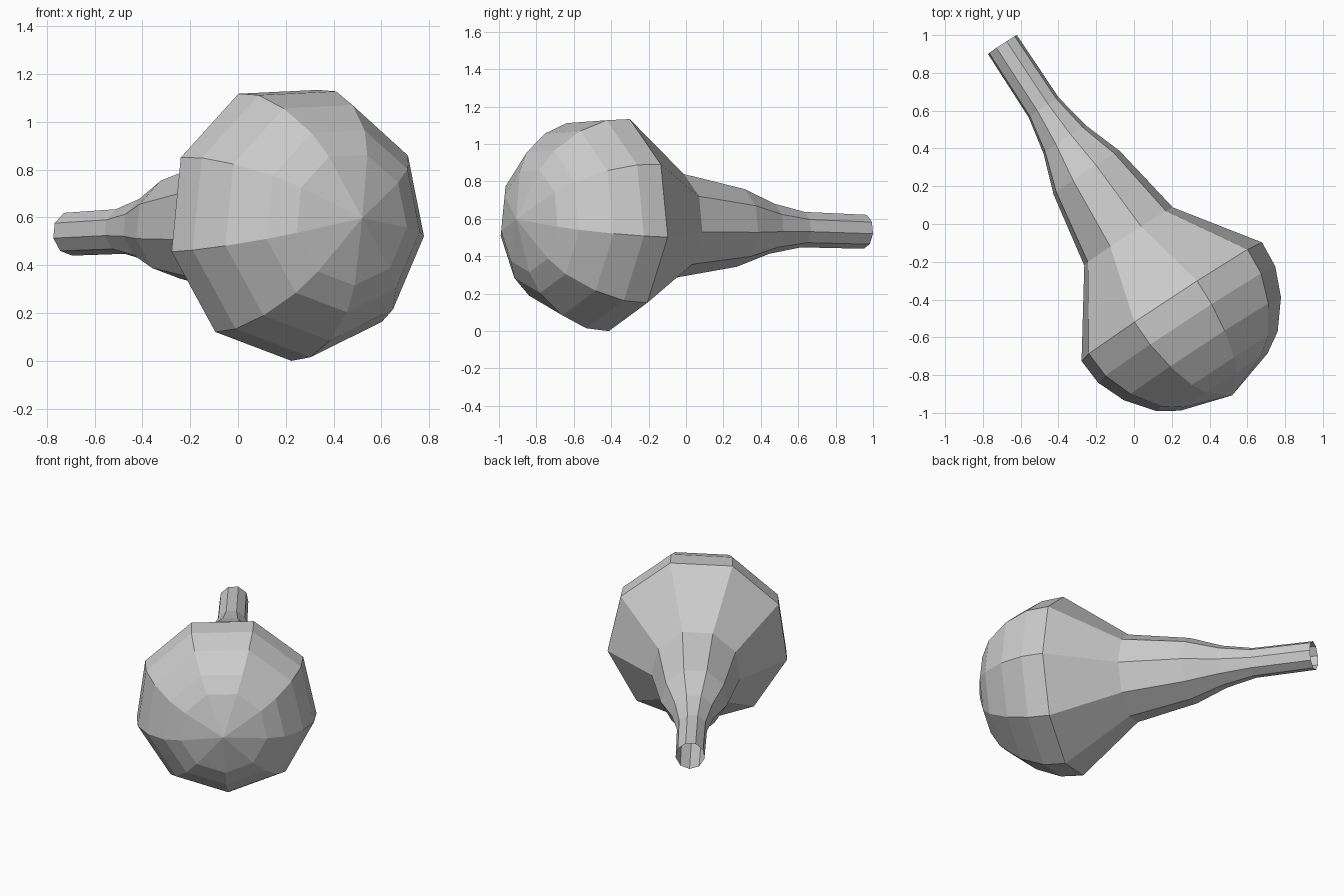
import bpy, bmesh, math
from mathutils import Vector, Matrix

if "Cube" in bpy.data.objects:
    bpy.data.objects.remove(bpy.data.objects["Cube"])

SIDES = 9
# (radius, distance along axis) from the domed tip to the open neck
PROFILE = [(0, 0), (0.28, 0.084), (0.39, 0.152), (0.505, 0.295), (0.57, 0.448),
           (0.581, 0.593), (0.285, 1.006), (0.213, 1.41), (0.137, 1.62),
           (0.097, 1.822), (0.093, 2.221)]

# Lathe the bulb and neck around local z
bm = bmesh.new()
verts = [bm.verts.new((r, 0, t)) for r, t in PROFILE]
edges = [bm.edges.new(pair) for pair in zip(verts, verts[1:])]
bmesh.ops.spin(bm, geom=verts + edges, cent=(0, 0, 0), axis=(0, 0, 1),
               angle=2 * math.pi, steps=SIDES)
bmesh.ops.remove_doubles(bm, verts=bm.verts[:], dist=0.001)

# Lay it over along its axis, one corner pointing almost straight down
axis = Vector((-0.548, 0.836, -0.029)).normalized()
down = Vector((0, 0, -1))
down = (down - axis * down.dot(axis)).normalized()
side = axis.cross(down)
right = Vector((0.836, 0.548, 0))
roll = math.radians(2.3) * (1 if side.dot(right) > 0 else -1)
basis = Matrix((down, side, axis)).transposed().to_4x4()
bm.transform(Matrix.Translation((0.52, -0.907, 0.602)) @ basis @ Matrix.Rotation(roll, 4, 'Z'))

# Rest on the ground
low = min(v.co.z for v in bm.verts)
bmesh.ops.translate(bm, verts=bm.verts[:], vec=(0, 0, -low))
bmesh.ops.recalc_face_normals(bm, faces=bm.faces[:])
if sum(f.normal.dot(f.calc_center_median() - Vector((0.2, -0.41, 0.58))) for f in bm.faces if f.calc_center_median().y < -0.3) < 0:
    bmesh.ops.reverse_faces(bm, faces=bm.faces[:])

mesh = bpy.data.meshes.new("bulb_with_neck")
bm.to_mesh(mesh)
bm.free()
bpy.context.collection.objects.link(bpy.data.objects.new("bulb_with_neck", mesh))
